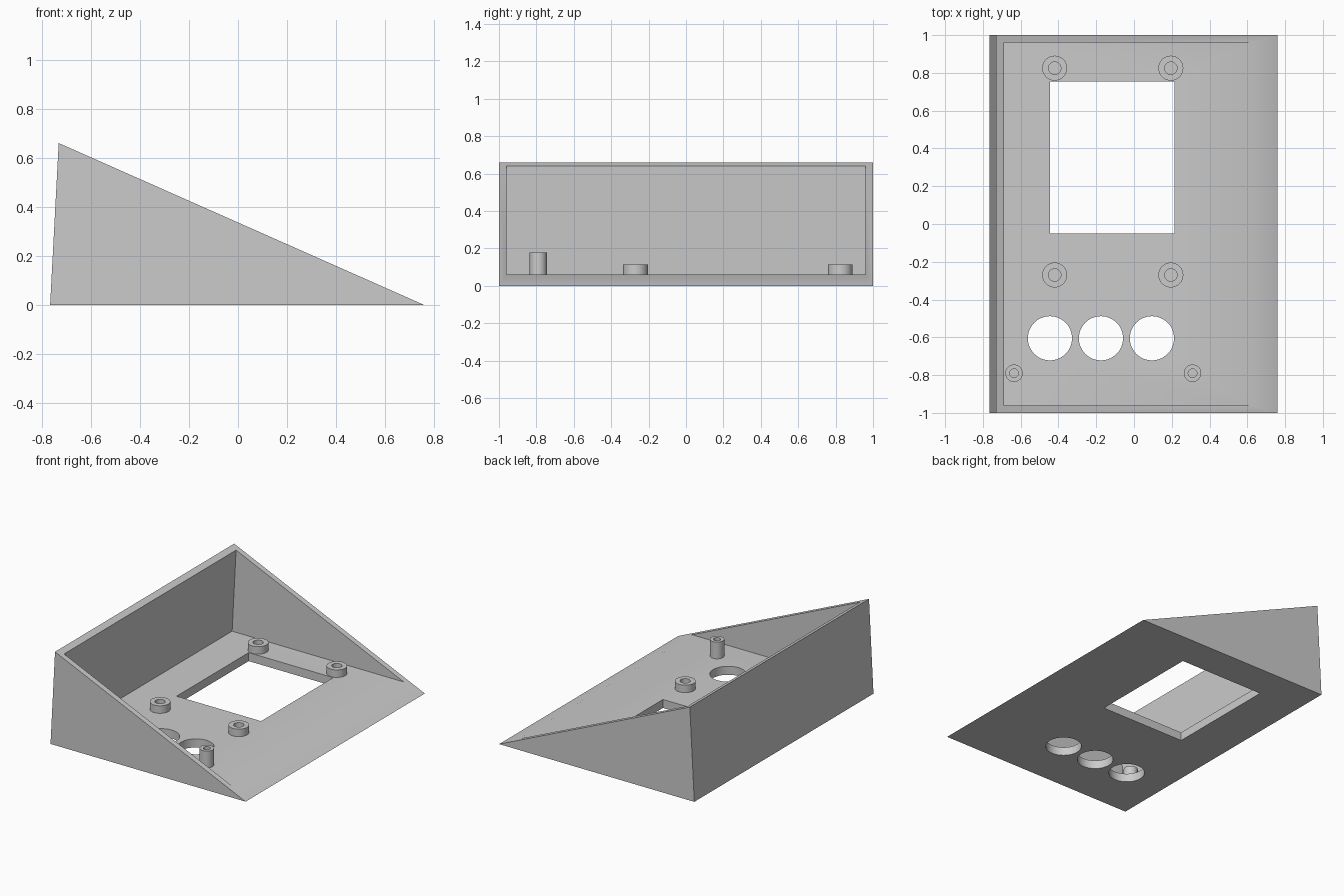
import bpy, bmesh
from math import cos, sin, pi, radians

cube = bpy.data.objects.get("Cube")
if cube:
    bpy.data.objects.remove(cube, do_unlink=True)

FLOOR = 0.06
SEGMENTS = 48

grey = bpy.data.materials.new("plain grey")
grey.use_nodes = True
colour = (0.6, 0.6, 0.6, 1)
grey.diffuse_color = colour
grey.node_tree.nodes["Principled BSDF"].inputs["Base Color"].default_value = colour


def new_object(name, bm):
    bmesh.ops.recalc_face_normals(bm, faces=bm.faces)
    mesh = bpy.data.meshes.new(name)
    bm.to_mesh(mesh)
    bm.free()
    mesh.materials.append(grey)
    obj = bpy.data.objects.new(name, mesh)
    bpy.context.collection.objects.link(obj)
    return obj


def extrude(name, points, direction):
    bm = bmesh.new()
    face = bm.faces.new([bm.verts.new(p) for p in points])
    result = bmesh.ops.extrude_face_region(bm, geom=[face])
    verts = [v for v in result["geom"] if isinstance(v, bmesh.types.BMVert)]
    bmesh.ops.translate(bm, verts=verts, vec=direction)
    return new_object(name, bm)


def side_prism(name, profile, half_width):
    points = [(x, -half_width, z) for x, z in profile]
    return extrude(name, points, (0, 2 * half_width, 0))


def circle(x, y, z, radius):
    angles = [2 * pi * i / SEGMENTS for i in range(SEGMENTS)]
    return [(x + radius * cos(a), y + radius * sin(a), z) for a in angles]


def smooth(obj):
    bpy.ops.object.select_all(action="DESELECT")
    obj.select_set(True)
    bpy.context.view_layer.objects.active = obj
    bpy.ops.object.shade_smooth_by_angle(angle=radians(30))


def cut(obj, cutter):
    cutter.hide_render = True
    mod = obj.modifiers.new("cut", "BOOLEAN")
    mod.operation = "DIFFERENCE"
    mod.solver = "EXACT"
    mod.object = cutter
    bpy.ops.object.select_all(action="DESELECT")
    bpy.context.view_layer.objects.active = obj
    obj.select_set(True)
    bpy.ops.object.modifier_apply(modifier=mod.name)
    bpy.data.objects.remove(cutter, do_unlink=True)


def standoff(name, x, y, top, outer, inner):
    # Hollow post: outer wall, rim and blind bore
    bm = bmesh.new()
    rings = [(outer, FLOOR), (outer, top), (inner, top), (inner, FLOOR)]
    loops = [[bm.verts.new(p) for p in circle(x, y, z, r)] for r, z in rings]
    for low, high in zip(loops, loops[1:] + loops[:1]):
        for i in range(SEGMENTS):
            j = (i + 1) % SEGMENTS
            bm.faces.new((low[i], low[j], high[j], high[i]))
    smooth(new_object(name, bm))


# Wedge housing, hollowed out above its floor
housing = side_prism("wedge_housing", [(-0.765, 0), (0.76, 0), (-0.73, 0.66)], 1.0)
cut(housing, side_prism("cavity", [(-0.718, FLOOR), (1, FLOOR), (1, 1), (-0.668, 1)], 0.96))

# Display window through the floor
window = [(-0.445, -0.05, -0.1), (0.215, -0.05, -0.1), (0.215, 0.755, -0.1), (-0.445, 0.755, -0.1)]
cut(housing, extrude("window", window, (0, 0, 0.3)))

# Row of three round button holes
for x in (-0.445, -0.175, 0.095):
    cut(housing, extrude("button_hole", circle(x, -0.605, -0.1, 0.117), (0, 0, 0.3)))
smooth(housing)

# Four short standoffs around the window
for side, x in (("back", -0.42), ("front", 0.195)):
    for end, y in (("left", 0.825), ("right", -0.27)):
        standoff(f"display_standoff_{side}_{end}", x, y, 0.113, 0.066, 0.033)

# Two tall thin standoffs beside the button holes
for side, x in (("back", -0.635), ("front", 0.31)):
    standoff(f"button_standoff_{side}", x, -0.79, 0.178, 0.046, 0.023)
